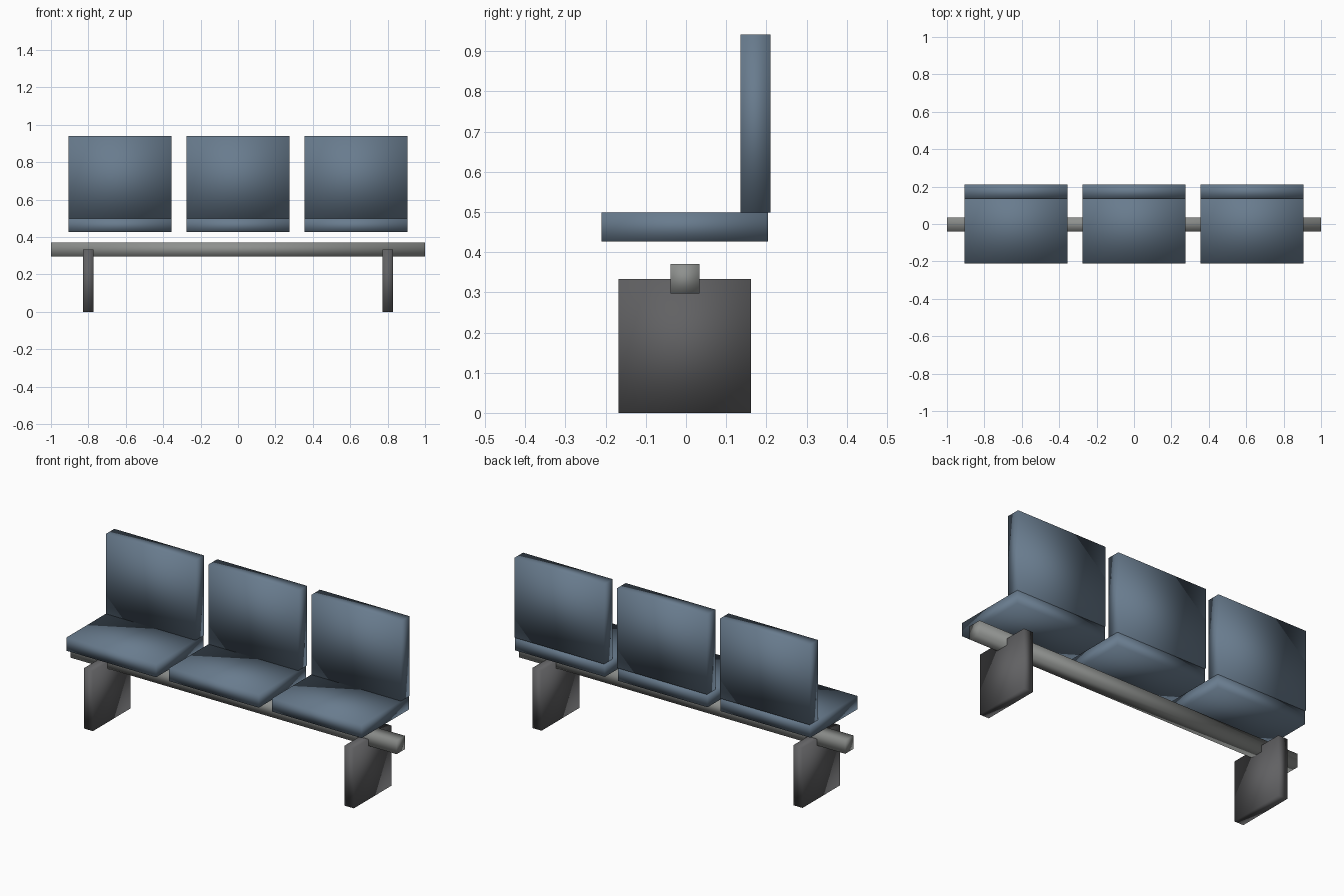
import bpy

if "Cube" in bpy.data.objects:
    bpy.data.objects.remove(bpy.data.objects["Cube"])


def material(name, rgb):
    mat = bpy.data.materials.new(name)
    mat.diffuse_color = (*rgb, 1)
    mat.use_nodes = True
    mat.node_tree.nodes["Principled BSDF"].inputs["Base Color"].default_value = mat.diffuse_color
    return mat


BLUE = material("blue_padding", (0.14, 0.20, 0.27))
DARK = material("dark_metal", (0.12, 0.12, 0.125))
STEEL = material("grey_metal", (0.27, 0.28, 0.27))


def box(name, x, y, z, mat):
    """Soft-shaded box from (min, max) ranges."""
    spans = (x, y, z)
    bpy.ops.mesh.primitive_cube_add(size=1, location=[(a + b) / 2 for a, b in spans])
    ob = bpy.context.object
    ob.name = name
    ob.scale = [b - a for a, b in spans]
    bpy.ops.object.transform_apply(location=False, rotation=False, scale=True)
    bpy.ops.object.shade_smooth()
    ob.data.materials.append(mat)
    return ob


# Long support beam
box("beam", (-1, 1), (-0.039, 0.034), (0.297, 0.371), STEEL)

# Panel legs
for side, x in (("left", -0.80), ("right", 0.80)):
    box(side + "_leg", (x - 0.028, x + 0.028), (-0.168, 0.162), (0, 0.333), DARK)

# Three seats, each with an upright back
for place, x in (("left", -0.63), ("middle", 0), ("right", 0.63)):
    width = (x - 0.275, x + 0.275)
    box(place + "_seat", width, (-0.21, 0.204), (0.426, 0.499), BLUE)
    box(place + "_back", width, (0.135, 0.21), (0.499, 0.941), BLUE)
